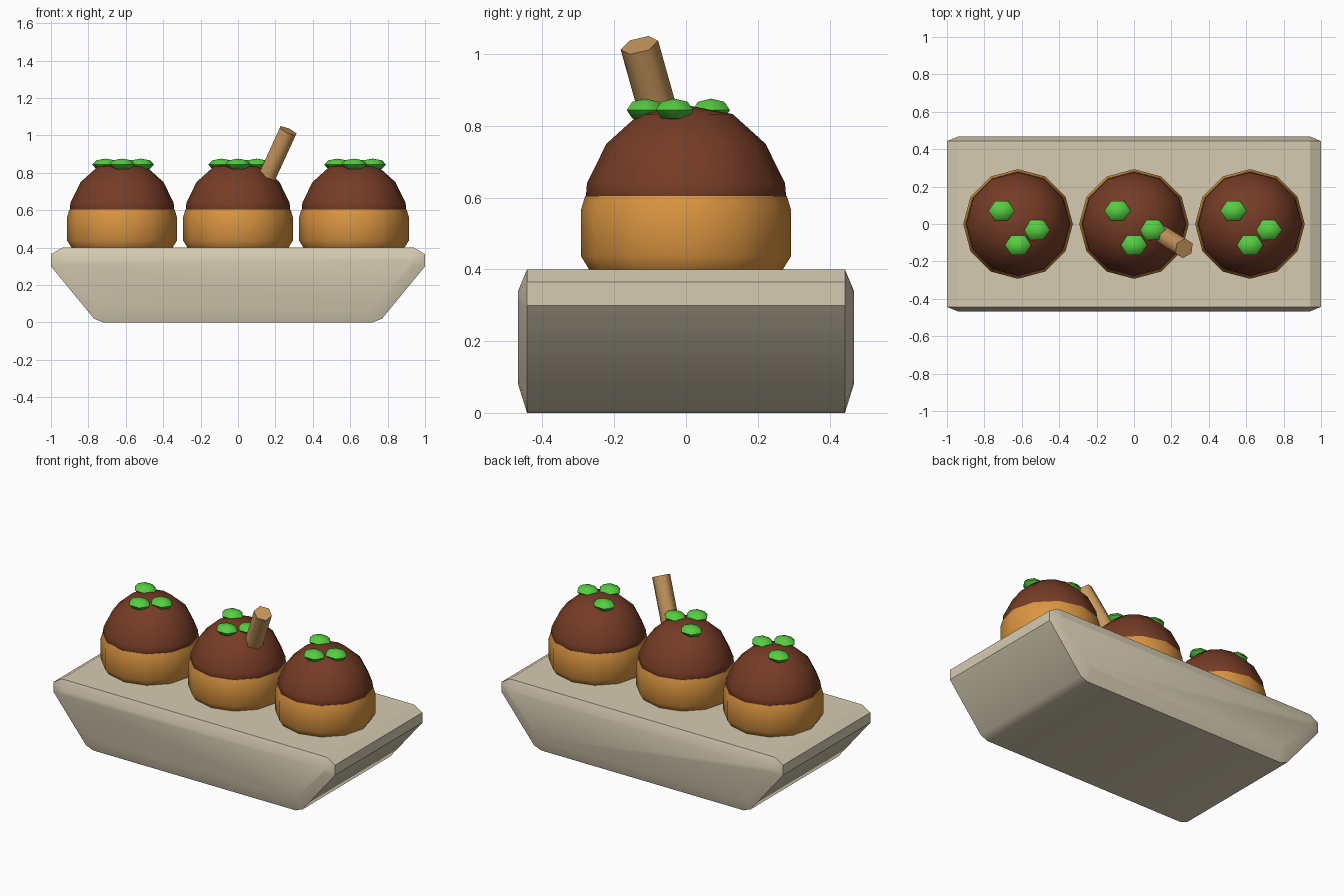
import bpy, bmesh, math
from mathutils import Matrix, Euler

cube = bpy.data.objects.get("Cube")
if cube:
    bpy.data.objects.remove(cube, do_unlink=True)


def material(name, rgb):
    m = bpy.data.materials.new(name)
    m.use_nodes = True
    m.diffuse_color = (*rgb, 1)
    m.node_tree.nodes["Principled BSDF"].inputs["Base Color"].default_value = (*rgb, 1)
    return m


CREAM = material("cream_card", (0.67, 0.60, 0.445))
DOUGH = material("golden_dough", (0.72, 0.305, 0.053))
SAUCE = material("brown_sauce", (0.181, 0.045, 0.019))
GREEN = material("green_herb", (0.091, 0.61, 0.053))
WOOD = material("pale_wood", (0.578, 0.314, 0.114))


def finish(name, bm, mat, angle, location=(0, 0, 0)):
    bmesh.ops.recalc_face_normals(bm, faces=bm.faces)
    mesh = bpy.data.meshes.new(name)
    bm.to_mesh(mesh)
    bm.free()
    mesh.materials.append(mat)
    ob = bpy.data.objects.new(name, mesh)
    ob.location = location
    bpy.context.collection.objects.link(ob)
    bpy.ops.object.select_all(action='DESELECT')
    ob.select_set(True)
    bpy.context.view_layer.objects.active = ob
    bpy.ops.object.shade_smooth_by_angle(angle=math.radians(angle))
    return ob


def loft(bm, rings):
    """Skin a list of closed rings and cap both ends."""
    loops = [[bm.verts.new(p) for p in ring] for ring in rings]
    for a, b in zip(loops, loops[1:]):
        for i in range(len(a)):
            j = (i + 1) % len(a)
            bm.faces.new((a[i], a[j], b[j], b[i]))
    bm.faces.new(loops[0])
    bm.faces.new(loops[-1])


def lathe(name, profile, sides, mat, location, angle=40, depth=1.0):
    """Turn a (radius, height) profile around z; depth scales y."""
    bm = bmesh.new()
    turn = [2 * math.pi * i / sides for i in range(sides)]
    loft(bm, [[(r * math.cos(t), r * depth * math.sin(t), z) for t in turn]
              for r, z in profile])
    bmesh.ops.remove_doubles(bm, verts=bm.verts, dist=0.0005)
    return finish(name, bm, mat, angle, location)


# Tray: sloped-end section along y, with chamfered front and back
body = [(0.94, 0.40), (1.0, 0.365), (1.0, 0.30), (0.77, 0.02), (0.72, 0)]
cap = [(0.92, 0.34), (0.94, 0.335), (0.94, 0.31), (0.73, 0.09), (0.70, 0.08)]


def tray_ring(half, y):
    outline = half + [(-x, z) for x, z in reversed(half)]
    return [(x, y, z) for x, z in outline]


bm = bmesh.new()
loft(bm, [tray_ring(cap, -0.468), tray_ring(body, -0.443),
          tray_ring(body, 0.443), tray_ring(cap, 0.468)])
finish("tray", bm, CREAM, 30)

# Dough balls with sauce caps and herb flakes
dough_profile = [(0.22, 0.34), (0.27, 0.40), (0.293, 0.437),
                 (0.293, 0.565), (0.281, 0.605), (0.25, 0.606)]
sauce_profile = [(0.27, 0.58), (0.279, 0.605), (0.276, 0.64), (0.222, 0.75),
                 (0.13, 0.833), (0.0001, 0.858)]
flake_profile = [(0.0001, -0.032), (0.05, -0.023), (0.071, 0),
                 (0.05, 0.023), (0.0001, 0.032)]
flake_spots = [(-0.088, 0.07), (0.1, -0.032), (0, -0.113)]

for side, cx in (("right", -0.62), ("middle", 0), ("left", 0.62)):
    lathe(side + "_dough_ball", dough_profile, 12, DOUGH, (cx, 0, 0))
    lathe(side + "_sauce_cap", sauce_profile, 12, SAUCE, (cx, 0, 0))
    for n, (dx, dy) in enumerate(flake_spots, 1):
        lathe(f"{side}_herb_flake_{n}", flake_profile, 6, GREEN,
              (cx + dx, dy, 0.844), angle=60, depth=0.85)

# Leaning hexagonal pick in the middle ball
bm = bmesh.new()
bmesh.ops.create_cone(bm, cap_ends=True, segments=6, radius1=0.054,
                      radius2=0.054, depth=0.42)
bmesh.ops.transform(bm, verts=bm.verts,
                    matrix=Euler((0.25, 0.43, 0)).to_matrix().to_4x4())
finish("wooden_pick", bm, WOOD, 61, (0.183, -0.078, 0.84))
